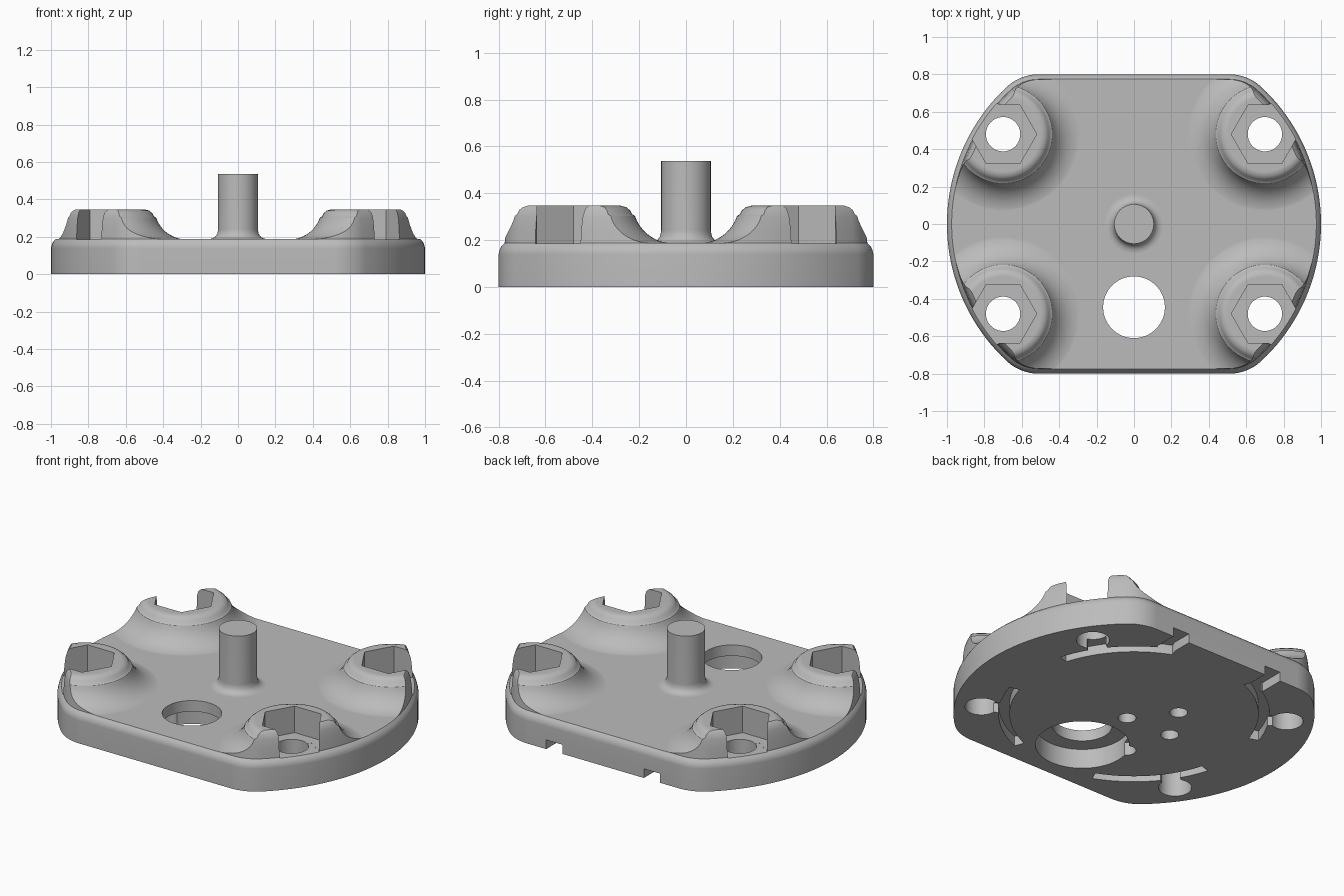
import bpy, bmesh
from math import sin, cos, radians, degrees, atan2, pi, sqrt

cube = bpy.data.objects.get("Cube")
if cube:
    bpy.data.objects.remove(cube, do_unlink=True)

grey = bpy.data.materials.new("light_grey")
grey.use_nodes = True
grey.diffuse_color = (0.5, 0.5, 0.5, 1)
grey.node_tree.nodes["Principled BSDF"].inputs["Base Color"].default_value = (0.5, 0.5, 0.5, 1)

PLATE_TOP, BOSS_TOP = 0.187, 0.347
BOSS_X, BOSS_Y = 0.7, 0.48


def arc(cx, cy, r, a0, a1, n):
    """Points on an arc, both ends included, angles in degrees."""
    angles = [radians(a0 + (a1 - a0) * k / n) for k in range(n + 1)]
    return [(cx + r * cos(a), cy + r * sin(a)) for a in angles]


def circle(cx, cy, r, n=64):
    return arc(cx, cy, r, 0, 360, n)[:-1]


def loft(name, layers):
    """Solid through stacked (outline, height) layers."""
    bm = bmesh.new()
    rings = [[bm.verts.new((x, y, z)) for x, y in pts] for pts, z in layers]
    for low, high in zip(rings, rings[1:]):
        for k in range(len(low)):
            j = (k + 1) % len(low)
            bm.faces.new((low[k], low[j], high[j], high[k]))
    bm.faces.new(rings[0][::-1])
    bm.faces.new(rings[-1])
    bmesh.ops.recalc_face_normals(bm, faces=bm.faces)
    mesh = bpy.data.meshes.new(name)
    bm.to_mesh(mesh)
    bm.free()
    mesh.materials.append(grey)
    ob = bpy.data.objects.new(name, mesh)
    bpy.context.collection.objects.link(ob)
    return ob


def prism(name, pts, z0, z1):
    return loft(name, [(pts, z0), (pts, z1)])


def combine(target, tool, operation):
    """Apply a boolean and discard the tool."""
    bpy.context.view_layer.objects.active = target
    mod = target.modifiers.new("combine", 'BOOLEAN')
    mod.operation, mod.object, mod.solver = operation, tool, 'EXACT'
    bpy.ops.object.modifier_apply(modifier=mod.name)
    bpy.data.objects.remove(tool, do_unlink=True)


def cut(pts, z0, z1):
    combine(plate, prism("cutter", pts, z0, z1), 'DIFFERENCE')


def bar(x, y, angle, start, end, width):
    """Rectangle running outward from a point at an angle."""
    c, s, h = cos(angle), sin(angle), width / 2
    corners = [(start, -h), (end, -h), (end, h), (start, h)]
    return [(x + u * c - v * s, y + u * s + v * c) for u, v in corners]


def plate_outline(inset):
    """Round disc with flats at front and back and rounded corners."""
    fillet = 0.25
    cy = 0.8 - fillet
    cx = sqrt((1 - fillet) ** 2 - cy ** 2)
    t = degrees(atan2(cy, cx))
    big, small = 1 - inset, fillet - inset
    return (arc(0, 0, big, -t, t, 40)[1:-1]
            + arc(cx, cy, small, t, 90, 12)
            + arc(-cx, cy, small, 90, 180 - t, 12)
            + arc(0, 0, big, 180 - t, 180 + t, 40)[1:-1]
            + arc(-cx, -cy, small, 180 + t, 270, 12)
            + arc(cx, -cy, small, 270, 360 - t, 12))


# Base plate with four flared bosses
plate = prism("mounting_plate", circle(0, 0, 1.2), -0.1, PLATE_TOP)
flare = 0.172
boss_profile = [(0.46, 0.1)]
for k in range(10):
    a = radians(88 - k * 7.7)
    boss_profile.append((0.425 - flare * cos(a), PLATE_TOP - 0.001 + flare * (1 - sin(a))))
boss_profile += [(0.25, 0.31), (0.241, 0.327), (0.225, 0.34), (0.2, BOSS_TOP)]
corners = [(sx, sy) for sx in (-1, 1) for sy in (-1, 1)]
for sx, sy in corners:
    layers = [(circle(sx * BOSS_X, sy * BOSS_Y, r), z) for r, z in boss_profile]
    combine(plate, loft("boss", layers), 'UNION')

# Trim everything to the outline with a softened upper rim
rim = [(0, 0), (0, 0.14), (0.005, 0.16), (0.013, 0.175), (0.026, 0.188),
       (0.03, 0.25), (0.036, 0.3), (0.045, 0.33), (0.07, 0.36)]
combine(plate, loft("rim", [(plate_outline(i), z) for i, z in rim]), 'INTERSECT')

# Central shaft with a filleted foot
shaft = [(0.16, 0.15), (0.16, 0.187), (0.138, 0.191), (0.122, 0.2),
         (0.111, 0.215), (0.106, 0.24), (0.106, 0.537)]
combine(plate, loft("shaft", [(circle(0, 0, r), z) for r, z in shaft]), 'UNION')

# Hex pockets, their outward slots, bolt holes and links to the grooves
for sx, sy in corners:
    x, y = sx * BOSS_X, sy * BOSS_Y
    out = atan2(y, x)
    cut(circle(x, y, 0.18, 6), 0.185, 0.5)
    cut(bar(x, y, out, 0, 0.4, 0.235), 0.1845, 0.51)
    cut(circle(x, y, 0.092, 40), -0.1, 0.3)
    cut(bar(x, y, out, -0.13, 0, 0.11), -0.12, 0.058)

# Curved grooves in the underside
for middle in (42.5, 137.5, 222.5, 317.5):
    a0, a1 = middle - 25.5, middle + 25.5
    cut(arc(0, 0, 0.75, a0, a1, 24) + arc(0, 0, 0.69, a1, a0, 24), -0.11, 0.06)

# Outlets from the grooves to the back edge
for sx in (-1, 1):
    cut(bar(sx * 0.33, 0.65, pi / 2, 0, 0.3, 0.11), -0.13, 0.056)

# Front opening with a wider recess below, and small blind holes
cut(circle(0, -0.445, 0.165), -0.1, 0.4)
cut(circle(0, -0.445, 0.26), -0.14, 0.12)
for x, y in [(-0.18, 0.17), (0, -0.06), (-0.3, -0.05), (-0.23, -0.335)]:
    cut(circle(x, y, 0.05, 32), -0.15, 0.08)

# Smooth shading with crisp edges
bpy.ops.object.select_all(action='DESELECT')
plate.select_set(True)
bpy.context.view_layer.objects.active = plate
bpy.ops.object.shade_smooth_by_angle(angle=radians(32))
weighted = plate.modifiers.new("weighted_normals", 'WEIGHTED_NORMAL')
weighted.keep_sharp = True
